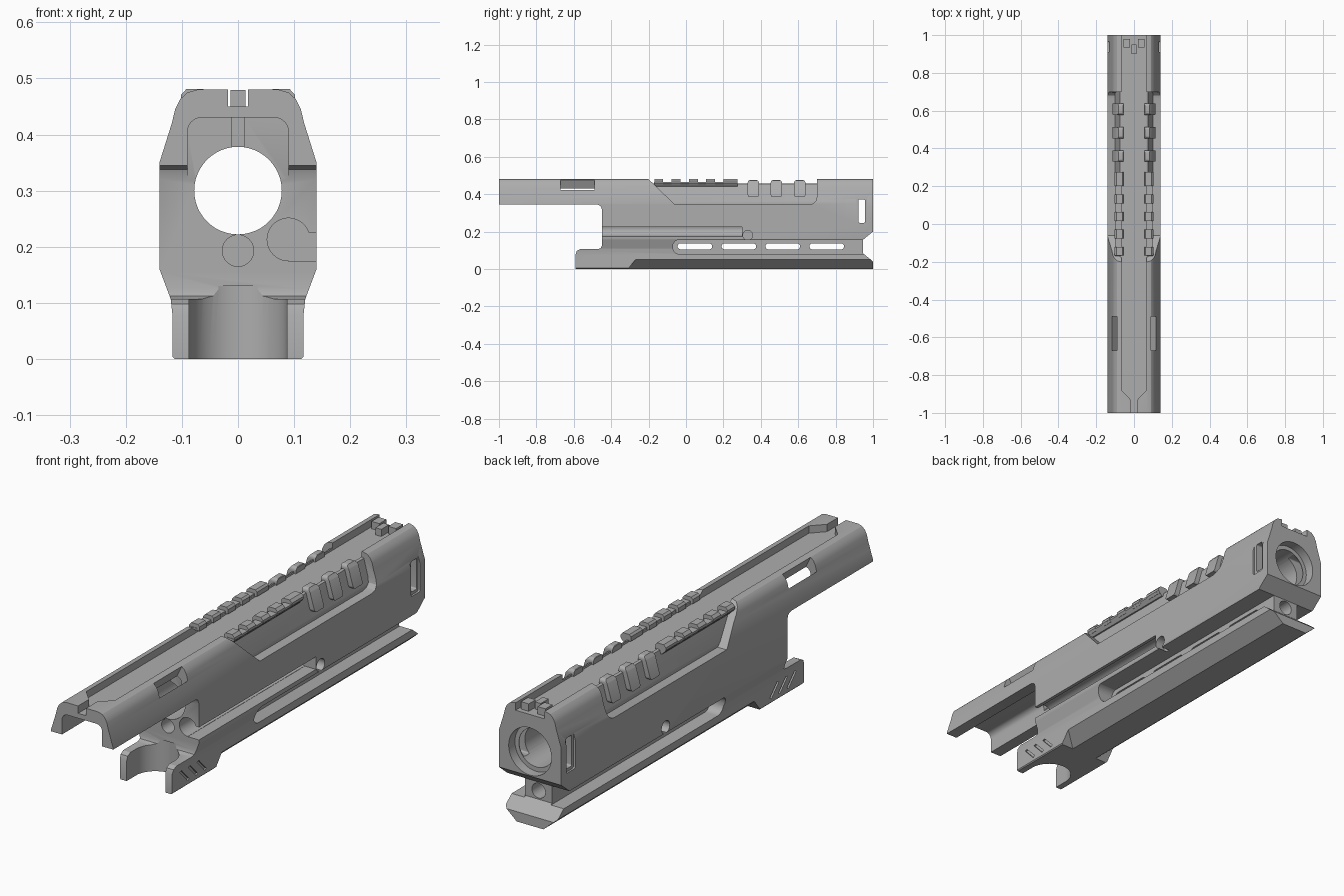
import bpy, bmesh, math

if "Cube" in bpy.data.objects:
    bpy.data.objects.remove(bpy.data.objects["Cube"], do_unlink=True)

grey = bpy.data.materials.new("plain grey")
grey.use_nodes = True
COLOUR = (0.42, 0.42, 0.42, 1)
grey.diffuse_color = COLOUR
grey.node_tree.nodes["Principled BSDF"].inputs["Base Color"].default_value = COLOUR


def prism(name, pts, axis, a, b):
    """Extrude a flat outline along one axis from a to b."""
    place = {"x": lambda u, v: (a, u, v), "y": lambda u, v: (u, a, v), "z": lambda u, v: (u, v, a)}[axis]
    bm = bmesh.new()
    face = bm.faces.new([bm.verts.new(place(u, v)) for u, v in pts])
    made = bmesh.ops.extrude_face_region(bm, geom=[face])["geom"]
    shift = [b - a if axis == k else 0 for k in "xyz"]
    bmesh.ops.translate(bm, vec=shift, verts=[g for g in made if isinstance(g, bmesh.types.BMVert)])
    bmesh.ops.recalc_face_normals(bm, faces=bm.faces)
    mesh = bpy.data.meshes.new(name)
    bm.to_mesh(mesh)
    bm.free()
    mesh.materials.append(grey)
    obj = bpy.data.objects.new(name, mesh)
    bpy.context.collection.objects.link(obj)
    return obj


def rect(u0, u1, v0, v1):
    return [(u0, v0), (u1, v0), (u1, v1), (u0, v1)]


def rounded(u0, u1, v0, v1, r, n=6):
    """Rectangle outline with round corners."""
    corners = [(u1 - r, v1 - r), (u0 + r, v1 - r), (u0 + r, v0 + r), (u1 - r, v0 + r)]
    return [(cu + r * math.cos((k + i / n) * math.pi / 2), cv + r * math.sin((k + i / n) * math.pi / 2))
            for k, (cu, cv) in enumerate(corners) for i in range(n + 1)]


def circle(u, v, r, n=48):
    return [(u + r * math.cos(2 * math.pi * i / n), v + r * math.sin(2 * math.pi * i / n)) for i in range(n)]


def mirrored(half):
    return half + [(-u, v) for u, v in reversed(half)]


def flip(pts, s):
    return [(u * s, v) for u, v in pts]


def combine(obj, other, operation="DIFFERENCE"):
    mod = obj.modifiers.new("cut", "BOOLEAN")
    mod.operation, mod.solver, mod.object = operation, "EXACT", other
    bpy.context.view_layer.objects.active = obj
    bpy.ops.object.modifier_apply(modifier=mod.name)
    bpy.data.objects.remove(other, do_unlink=True)
    return obj


def cut(obj, *args):
    return combine(obj, prism("cutter", *args))


def both(name, pts_a, axis_a, a0, a1, pts_b, axis_b, b0, b1):
    """Solid shared by two crossing prisms."""
    return combine(prism(name, pts_a, axis_a, a0, a1), prism("cutter", pts_b, axis_b, b0, b1), "INTERSECT")


# Upper shell: cross-section crossed with side outline
shell_section = mirrored([(0.072, 0.48), (0.09, 0.475), (0.103, 0.463), (0.112, 0.445), (0.118, 0.42),
                          (0.14, 0.35), (0.14, 0.16), (0.138, 0.155)])
shell_side = [(-1, 0.345), (-1, 0.5), (1, 0.5), (1, 0.2), (0.945, 0.155), (-0.45, 0.155),
              (-0.45, 0.32), (-0.457, 0.338), (-0.475, 0.345)]
shell = both("upper_shell", shell_section, "y", -1, 1, shell_side, "x", -0.3, 0.3)

# Front arch, bore and rear counterbore
cut(shell, rounded(-0.09, 0.09, 0.28, 0.43, 0.025), "y", -1.1, -0.45)
cut(shell, circle(0, 0.3, 0.078), "y", -0.6, 1.1)
cut(shell, circle(0, 0.3, 0.096), "y", 0.96, 1.1)
cut(shell, rect(-0.012, 0.012, 0.36, 0.43), "y", -0.5, -0.3)
cut(shell, circle(0, 0.193, 0.028), "y", -0.6, -0.2)

# Top channel, narrowing at the front
cut(shell, mirrored([(0.065, 1.1), (0.065, -0.88), (0.018, -0.93), (0.018, -1.1)]), "z", 0.45, 0.55)

# Side pockets and corner windows
pocket_section = [(0.06, 0.52), (0.06, 0.46), (0.075, 0.455), (0.1, 0.36), (0.1, 0.345), (0.2, 0.345), (0.2, 0.52)]
pocket_side = [(-0.24, 0.52), (-0.2, 0.48), (-0.06, 0.345), (0.66, 0.345), (0.68, 0.35), (0.695, 0.365),
               (0.7, 0.385), (0.7, 0.52)]
window = [(0.093, 0.48), (0.14, 0.45), (0.09, 0.39), (0.06, 0.41)]
for s in (1, -1):
    combine(shell, both("cutter", flip(pocket_section, s), "y", -0.3, 0.8, pocket_side, "x", -0.3, 0.3))
    cut(shell, flip(window, s), "y", -0.67, -0.49)
    cut(shell, rounded(0.91, 0.967, 0.235, 0.383, 0.008), "x", s * 0.132, s * 0.2)
    cut(shell, circle(0.33, 0.18, 0.026, 24), "x", s * 0.1, s * 0.2)
cut(shell, rounded(0.922, 0.957, 0.247, 0.372, 0.006), "x", -0.2, 0.2)

# Long round channel open to one side
cut(shell, circle(0.09, 0.213, 0.038), "y", -0.6, 0.3)
cut(shell, rect(0.09, 0.2, 0.174, 0.225), "y", -0.6, 0.3)

# Lower frame: cross-section crossed with side outline
frame_section = mirrored([(0.138, 0.155), (0.12, 0.107), (0.117, 0.08), (0.117, 0.004), (0.113, 0)])
frame_side = [(-0.59, -0.1), (-0.59, 0.08), (-0.583, 0.098), (-0.565, 0.107), (-0.47, 0.107), (-0.455, 0.112),
              (-0.45, 0.125), (-0.45, 0.2), (0.945, 0.2), (0.945, 0.085), (1, 0.04), (1, -0.1)]
frame = both("lower_frame", frame_section, "y", -0.6, 1, frame_side, "x", -0.3, 0.3)

# Round notch at the front of the frame
cut(frame, rounded(-0.087, 0.087, -0.8, -0.443, 0.0865, 12), "z", -0.1, 0.13)

# Side gaps, slanted lower edges and diagonal grips
gap_side = rounded(-0.07, 1.2, 0.08, 0.157, 0.035)
edge_section = [(0.14, 0.07), (0.14, -0.02), (0.037, -0.02)]
edge_side = [(-0.326, -0.02), (-0.238, 0.09), (1.1, 0.09), (1.1, -0.02)]
for s in (1, -1):
    cut(frame, gap_side, "x", s * 0.06, s * 0.3)
    combine(frame, both("cutter", flip(edge_section, s), "y", -0.5, 1.1, edge_side, "x", -0.3, 0.3))
    for i in range(3):
        y = -0.54 + 0.055 * i
        cut(frame, [(y, 0.07), (y + 0.05, 0.018), (y + 0.06, 0.023), (y + 0.012, 0.073)], "x", s * 0.11, s * 0.2)

# Slots through the web and its rear hole
for y0, y1 in ((-0.045, 0.14), (0.19, 0.375), (0.425, 0.61), (0.66, 0.845)):
    cut(frame, rounded(y0, y1, 0.105, 0.137, 0.0158), "x", -0.2, 0.2)
cut(frame, circle(0, 0.12, 0.03, 32), "y", 0.87, 1.1)

parts = [shell, frame]

# Toothed rails and grip ribs on both sides
tooth = [(0.055, 0.455), (0.055, 0.473), (0.062, 0.481), (0.092, 0.481), (0.102, 0.47), (0.102, 0.46), (0.095, 0.45)]
rail = [(0.066, 0.44), (0.066, 0.465), (0.1, 0.465), (0.1, 0.457), (0.085, 0.44)]
rib = [(0.058, 0.445), (0.056, 0.473), (0.062, 0.478), (0.082, 0.474), (0.093, 0.46), (0.115, 0.385), (0.08, 0.385)]
for s, side in ((1, "left"), (-1, "right")):
    parts.append(prism(side + "_rail", flip(rail, s), "y", -0.17, 0.275))
    for y0, y1 in ((-0.168, -0.122), (-0.078, -0.03), (0.015, 0.063), (0.108, 0.156), (0.2, 0.275)):
        parts.append(prism(side + "_rail_tooth", flip(tooth, s), "y", y0, y1))
    for y in (0.36, 0.483, 0.608):
        parts.append(both(side + "_grip_rib", flip(rib, s), "y", y - 0.1, y + 0.1,
                          rounded(y - 0.03, y + 0.03, 0.383, 0.475, 0.014), "x", -0.2, 0.2))
    # Rear sight ears
    parts.append(prism(side + "_sight_ear", rect(s * 0.02, s * 0.055, 0.445, 0.48), "y", 0.935, 0.98))

# Central sight post
parts.append(prism("sight_post", rect(-0.013, 0.013, 0.445, 0.479), "y", 0.9, 0.95))

# Smooth the curved faces and keep the hard edges
bpy.ops.object.select_all(action="DESELECT")
for obj in parts:
    obj.select_set(True)
bpy.context.view_layer.objects.active = shell
bpy.ops.object.shade_smooth_by_angle(angle=math.radians(25))
